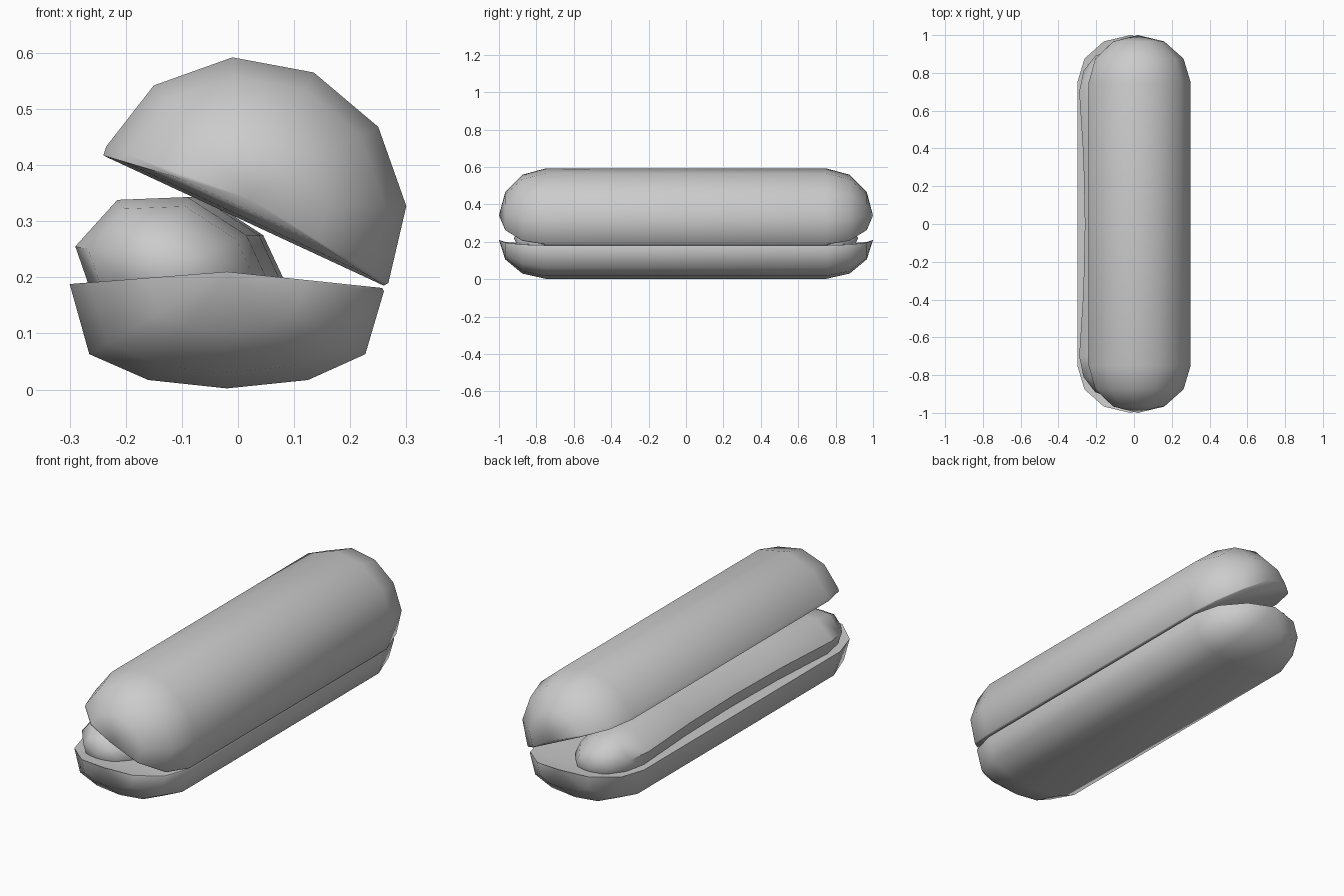
import bpy, bmesh, math

cube = bpy.data.objects.get("Cube")
if cube:
    bpy.data.objects.remove(cube)

grey = bpy.data.materials.new("plain_grey")
grey.use_nodes = True
grey.diffuse_color = (0.6, 0.6, 0.6, 1)
grey.node_tree.nodes["Principled BSDF"].inputs["Base Color"].default_value = (0.6, 0.6, 0.6, 1)


def capsule(name, profile, pole, straight, dome, spans=1, bend=0.0):
    """Loft a closed xz profile along y, shrinking to a pole at each rounded end."""
    stations = [(-straight - dome * math.cos(a), math.sin(a))
                for a in (math.radians(30), math.radians(60))]
    stations += [(-straight + 2 * straight * i / spans, 1.0) for i in range(spans + 1)]
    stations += [(-y, s) for y, s in reversed(stations[:2])]

    bm = bmesh.new()

    def shift(y):
        return bend * (1 - (y / straight) ** 2) if abs(y) < straight else 0.0

    rings = [[bm.verts.new((pole[0] + (x - pole[0]) * s + shift(y), y,
                            pole[1] + (z - pole[1]) * s)) for x, z in profile]
             for y, s in stations]
    n = len(profile)
    for a, b in zip(rings, rings[1:]):
        for i in range(n):
            j = (i + 1) % n
            bm.faces.new((a[i], a[j], b[j], b[i]))
    for ring, side in ((rings[0], -1), (rings[-1], 1)):
        tip = bm.verts.new((pole[0], side * (straight + dome), pole[1]))
        for i in range(n):
            bm.faces.new((ring[i], ring[(i + 1) % n], tip))
    bmesh.ops.recalc_face_normals(bm, faces=bm.faces)

    mesh = bpy.data.meshes.new(name)
    bm.to_mesh(mesh)
    bm.free()
    mesh.materials.append(grey)
    obj = bpy.data.objects.new(name, mesh)
    bpy.context.collection.objects.link(obj)
    bpy.ops.object.select_all(action='DESELECT')
    obj.select_set(True)
    bpy.context.view_layer.objects.active = obj
    bpy.ops.object.shade_smooth_by_angle(angle=math.radians(60))
    return obj


# Lower half of the bun, flat side up
capsule("bottom_bun",
        [(-0.30, 0.188), (-0.265, 0.063), (-0.16, 0.017), (-0.02, 0.002),
         (0.125, 0.017), (0.227, 0.063), (0.26, 0.175), (0.257, 0.181)],
        pole=(-0.02, 0.21), straight=0.75, dome=0.25)

# Sausage, slightly bowed towards the hinge side
capsule("sausage",
        [(-0.25, 0.14), (-0.29, 0.255), (-0.215, 0.338), (-0.09, 0.343),
         (0.015, 0.275), (0.05, 0.2), (0.01, 0.11), (-0.12, 0.08)],
        pole=(-0.12, 0.22), straight=0.70, dome=0.22, spans=4, bend=0.03)

# Upper half of the bun, tipped open
capsule("top_bun",
        [(-0.24, 0.417), (-0.235, 0.433), (-0.15, 0.542), (-0.01, 0.592),
         (0.135, 0.565), (0.25, 0.468), (0.30, 0.327), (0.268, 0.19), (0.26, 0.185)],
        pole=(0.02, 0.34), straight=0.75, dome=0.25)
